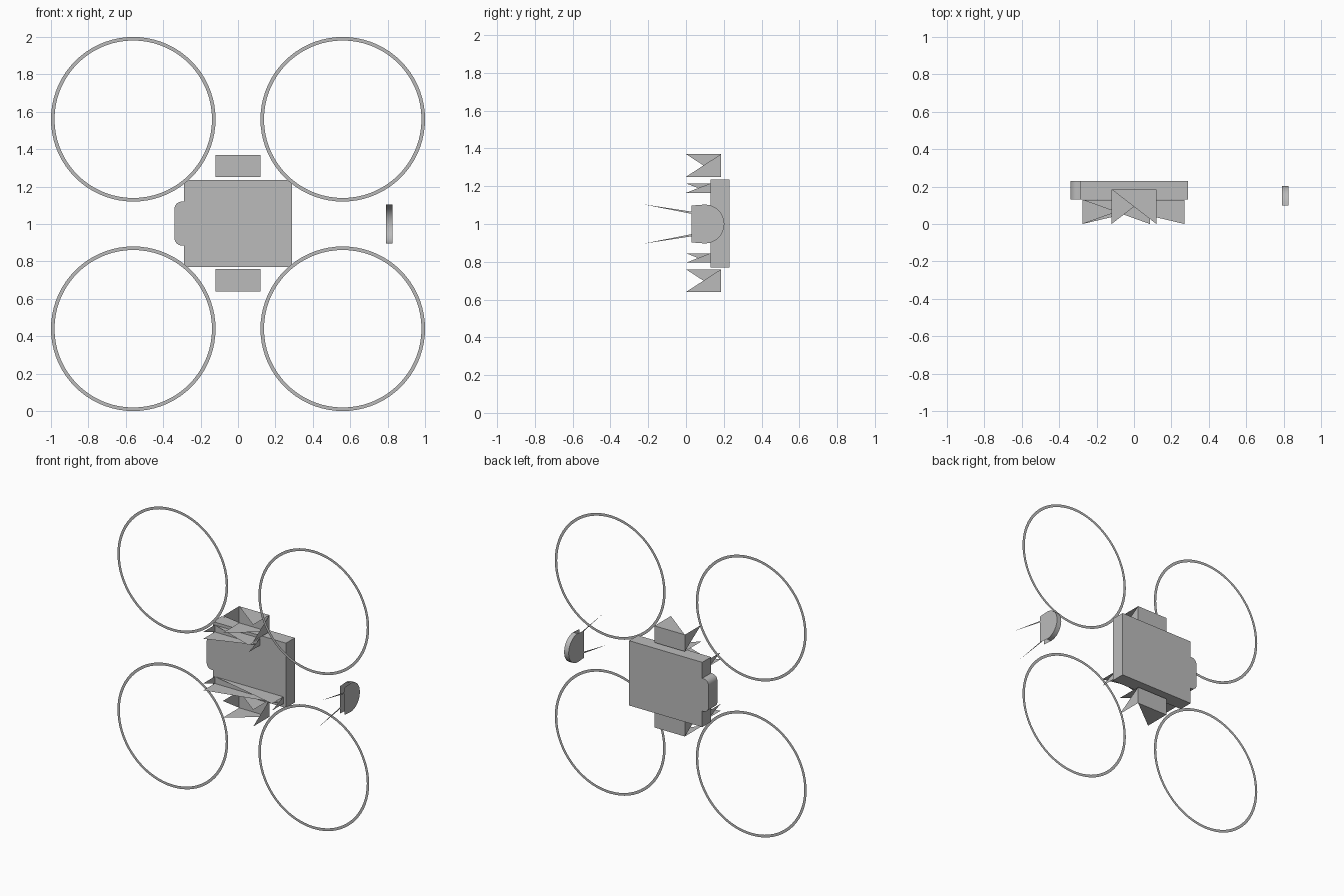
import bpy
import bmesh
import math
from mathutils import Vector

cube = bpy.data.objects.get("Cube")
if cube:
    bpy.data.objects.remove(cube, do_unlink=True)

grey = bpy.data.materials.new("plain grey")
grey.use_nodes = True
colour = (0.5, 0.5, 0.5, 1)
grey.diffuse_color = colour
grey.node_tree.nodes["Principled BSDF"].inputs["Base Color"].default_value = colour


def finish(name, bm):
    mesh = bpy.data.meshes.new(name)
    bm.to_mesh(mesh)
    bm.free()
    mesh.materials.append(grey)
    obj = bpy.data.objects.new(name, mesh)
    bpy.context.collection.objects.link(obj)
    return obj


def box(name, low, high, round_side=0.0):
    """Box between two corners, optionally rounding its outer -x edges."""
    bm = bmesh.new()
    bmesh.ops.create_cube(bm, size=1)
    low, high = Vector(low), Vector(high)
    for v in bm.verts:
        v.co = (low + high) / 2 + v.co * (high - low)
    if round_side:
        edges = [e for e in bm.edges
                 if all(abs(v.co.x - low.x) < 1e-4 for v in e.verts)
                 and abs(e.verts[0].co.y - e.verts[1].co.y) > 1e-3]
        bmesh.ops.bevel(bm, geom=edges, offset=round_side, segments=6,
                        profile=0.5, affect='EDGES')
    return finish(name, bm)


def spiked_bracket(name, x0, x1, z0, z1, back):
    """Back plate with one triangular prong running forward from each edge."""
    bm = bmesh.new()
    corners = [(x1, z1), (x0, z1), (x0, z0), (x1, z0)]
    rear = [bm.verts.new((x, back, z)) for x, z in corners]
    tips = [bm.verts.new((x, 0, z)) for x, z in corners]
    bm.faces.new(rear[::-1])
    for i in range(4):
        bm.faces.new((rear[i], rear[(i + 1) % 4], tips[i]))
    return finish(name, bm)


def ring(name, cx, cz, outer=0.44, inner=0.421, y=0.06, sides=72):
    """Flat hoop facing the front."""
    bm = bmesh.new()
    loops = []
    for r in (outer, inner):
        loops.append([bm.verts.new((cx + r * math.cos(2 * math.pi * i / sides), y,
                                    cz + r * math.sin(2 * math.pi * i / sides)))
                      for i in range(sides)])
    a, b = loops
    for i in range(sides):
        j = (i + 1) % sides
        bm.faces.new((a[i], a[j], b[j], b[i]))
    return finish(name, bm)


# Four hoops
for side, cx in (("right", -0.56), ("left", 0.56)):
    for level, cz in (("lower", 0.44), ("upper", 1.56)):
        ring(f"{level}_{side}_hoop", cx, cz)

# Central body and its rounded side tab
box("body_plate", (-0.29, 0.13, 0.77), (0.29, 0.23, 1.235))
tab = box("side_tab", (-0.34, 0.13, 0.885), (-0.29, 0.23, 1.12), 0.04)
bpy.context.view_layer.objects.active = tab
tab.select_set(True)
bpy.ops.object.shade_smooth_by_angle()
tab.select_set(False)

# Pronged brackets above, below and on the front of the body
spiked_bracket("upper_bracket", -0.12, 0.12, 1.25, 1.37, 0.185)
spiked_bracket("lower_bracket", -0.12, 0.12, 0.64, 0.76, 0.185)
spiked_bracket("upper_front_bar", -0.275, 0.085, 1.165, 1.215, 0.129)
spiked_bracket("lower_front_bar", -0.275, 0.27, 0.795, 0.845, 0.129)

# Detached half-round cup: two flat cheeks joined by a curved rear wall
X0, X1, R, CY = 0.79, 0.826, 0.103, 0.1
bm = bmesh.new()
steps = 16
arc = [(CY + R * math.cos(t), 1 + R * math.sin(t))
       for t in (math.pi * (i / steps - 0.5) for i in range(steps + 1))]
walls = []
for x in (X0, X1):
    curve = [bm.verts.new((x, y, z)) for y, z in arc]
    front = [bm.verts.new((x, 0.03, z)) for z in (1 + R * 0.95, 1 - R * 0.95)]
    cheek = curve + front
    bm.faces.new(cheek if x == X1 else cheek[::-1])
    walls.append(curve)
for i in range(steps):
    bm.faces.new((walls[0][i], walls[0][i + 1], walls[1][i + 1], walls[1][i]))
cup = finish("detached_cup", bm)
bpy.context.view_layer.objects.active = cup
cup.select_set(True)
bpy.ops.object.shade_smooth_by_angle()
cup.select_set(False)

# Two thin needles reaching forward from the cup
for name, x, s in (("upper_needle", X1, 1), ("lower_needle", X0, -1)):
    bm = bmesh.new()
    points = [(x, -0.23, 1 + s * 0.105), (x, 0.2, 1 + s * 0.02), (x, 0.195, 1 + s * 0.04)]
    bm.faces.new([bm.verts.new(p) for p in points])
    finish(name, bm)
